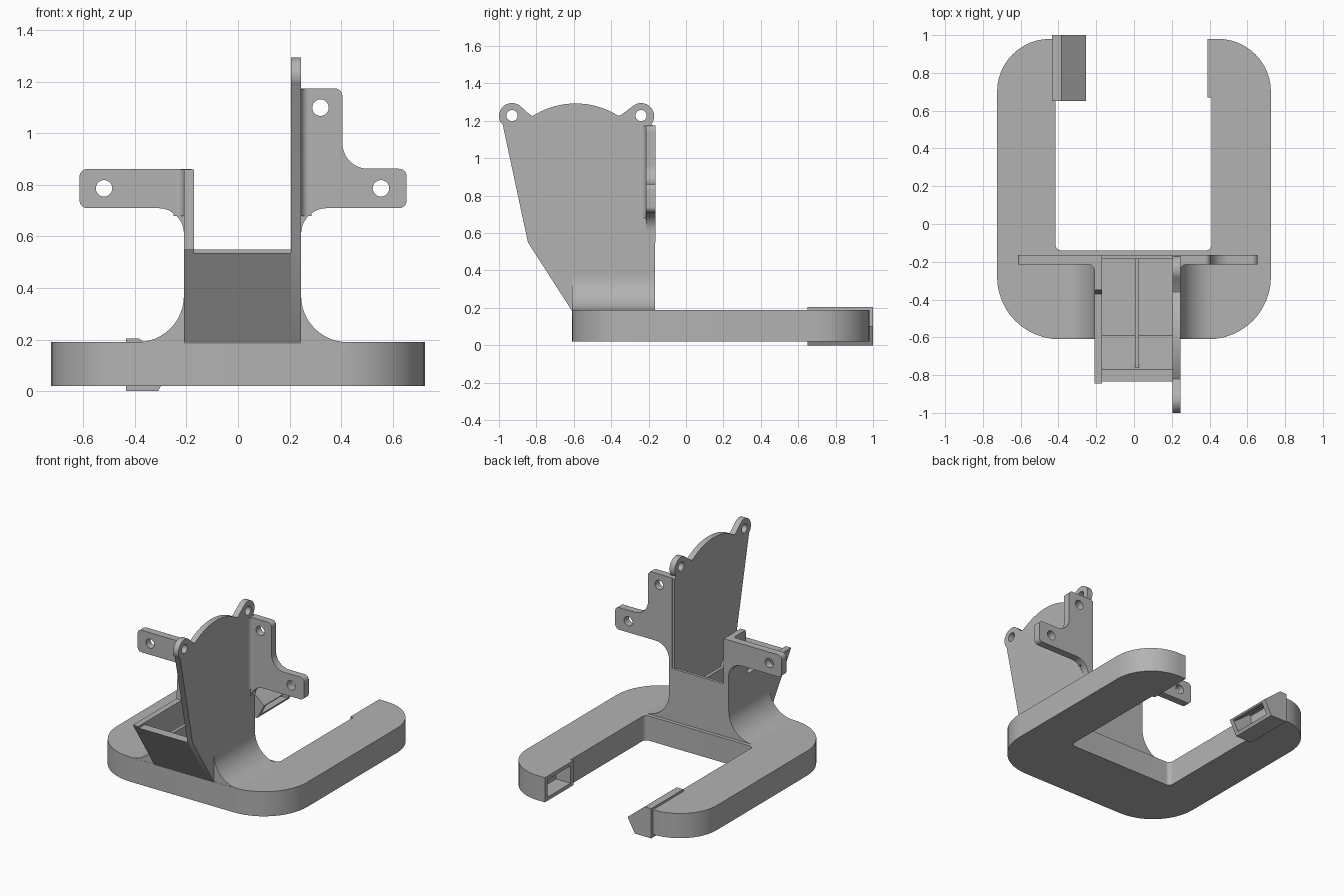
import bpy, bmesh
from math import sin, cos, pi, radians
from mathutils import Vector

cube = bpy.data.objects.get("Cube")
if cube:
    bpy.data.objects.remove(cube, do_unlink=True)

grey = bpy.data.materials.new("plain_grey")
grey.use_nodes = True
COLOUR = (0.45, 0.45, 0.45, 1)
grey.diffuse_color = COLOUR
grey.node_tree.nodes["Principled BSDF"].inputs["Base Color"].default_value = COLOUR


def rounded(points, steps=12):
    """Outline whose corners given as (u, v, radius) become arcs."""
    out = []
    n = len(points)
    for i, p in enumerate(points):
        c = Vector(p[:2])
        if len(p) < 3:
            out.append(c)
            continue
        a = (Vector(points[i - 1][:2]) - c).normalized()
        b = (Vector(points[(i + 1) % n][:2]) - c).normalized()
        half = a.angle(b) / 2
        centre = c + (a + b).normalized() * p[2] / sin(half)
        reach = p[2] * cos(half) / sin(half)
        start, end = c + a * reach - centre, c + b * reach - centre
        sweep = start.angle(end)
        for k in range(steps + 1):
            t = k / steps
            out.append(centre + (start * sin((1 - t) * sweep) + end * sin(t * sweep)) / sin(sweep))
    return out


def arc(u, v, r, a0, a1, steps=16):
    angles = [radians(a0 + (a1 - a0) * k / steps) for k in range(steps + 1)]
    return [(u + r * cos(a), v + r * sin(a)) for a in angles]


def prism(name, outline, axis, lo, hi):
    """Extrude a flat outline along one axis."""
    place = {"X": lambda u, v, w: (w, u, v),
             "Y": lambda u, v, w: (u, w, v),
             "Z": lambda u, v, w: (u, v, w)}[axis]
    bm = bmesh.new()
    rings = [[bm.verts.new(place(p[0], p[1], w)) for p in outline] for w in (lo, hi)]
    n = len(outline)
    bm.faces.new(rings[0])
    bm.faces.new(rings[1])
    for i in range(n):
        j = (i + 1) % n
        bm.faces.new((rings[0][i], rings[0][j], rings[1][j], rings[1][i]))
    bmesh.ops.recalc_face_normals(bm, faces=bm.faces)
    mesh = bpy.data.meshes.new(name)
    bm.to_mesh(mesh)
    bm.free()
    mesh.materials.append(grey)
    obj = bpy.data.objects.new(name, mesh)
    bpy.context.collection.objects.link(obj)
    return obj


def select(obj):
    bpy.ops.object.select_all(action="DESELECT")
    obj.select_set(True)
    bpy.context.view_layer.objects.active = obj


def cut(obj, cutter):
    select(obj)
    mod = obj.modifiers.new("cut", "BOOLEAN")
    mod.operation = "DIFFERENCE"
    mod.solver = "EXACT"
    mod.object = cutter
    bpy.ops.object.modifier_apply(modifier=mod.name)
    bpy.data.objects.remove(cutter, do_unlink=True)


def drill(obj, axis, u, v, r):
    cut(obj, prism("drill", arc(u, v, r, 0, 345, 23), axis, -2, 2))


def rect(u0, v0, u1, v1):
    return [(u0, v0), (u1, v0), (u1, v1), (u0, v1)]


# C-shaped base with a socket in the end of one arm
base = prism("base", rounded([
    (-0.725, -0.61, 0.33), (0.725, -0.61, 0.33), (0.725, 0.98, 0.28),
    (0.39, 0.98), (0.39, 0.67), (0.41, 0.67), (0.41, -0.14, 0.03),
    (-0.415, -0.14, 0.03), (-0.415, 0.66), (-0.43, 0.66),
    (-0.43, 0.98), (-0.725, 0.98, 0.28)]), "Z", 0.02, 0.19)
cut(base, prism("pocket", rect(0.70, 0.045, 0.95, 0.165), "X", 0.3, 0.5))

# Hollow wedge clip on the other arm
clip = prism("clip", [(-0.435, 0), (-0.31, 0), (-0.255, 0.10),
                      (-0.385, 0.205), (-0.435, 0.205)], "Y", 0.65, 1.0)
cut(clip, prism("hollow", [(-0.41, 0.02), (-0.31, 0.02), (-0.2, 0.02), (-0.2, 0.09),
                           (-0.28, 0.09), (-0.39, 0.175), (-0.41, 0.175)], "Y", 0.68, 0.965))

# Open tray: sloped front wall, floor and back wall in one section
prism("tray", [(-0.61, 0.185), (-0.835, 0.535), (-0.77, 0.535), (-0.59, 0.25),
               (-0.185, 0.25), (-0.185, 0.55), (-0.165, 0.55), (-0.165, 0.185)],
      "X", -0.18, 0.215)
prism("tray_divider", [(-0.60, 0.24), (-0.78, 0.52), (-0.18, 0.52), (-0.18, 0.24)],
      "X", 0.005, 0.027)

# Tall side plate with two eared holes and a domed top
tall = [(-0.165, 0.185), (-0.61, 0.185), (-0.845, 0.55), (-0.98, 1.18)]
tall += arc(-0.93, 1.225, 0.07, 205, 48)
tall += [(-0.835, 1.233), (-0.82, 1.226)]
tall += arc(-0.59, 0.866, 0.427, 120, 60)
tall += [(-0.36, 1.226), (-0.345, 1.233)]
tall += arc(-0.24, 1.225, 0.07, 132, -40)
tall += [(-0.165, 1.17)]
tall_plate = prism("tall_side_plate", tall, "X", 0.205, 0.245)
for y in (-0.93, -0.24):
    drill(tall_plate, "X", y, 1.228, 0.03)

# Short side plate
prism("short_side_plate", [(-0.165, 0.185), (-0.61, 0.185), (-0.845, 0.55),
                           (-0.37, 0.55), (-0.35, 0.86), (-0.165, 0.86)],
      "X", -0.21, -0.17)

# Mounting tabs
left_tab = prism("stepped_tab", rounded([
    (0.22, 0.55), (0.245, 0.55), (0.245, 0.71, 0.1), (0.655, 0.71, 0.03),
    (0.655, 0.863, 0.03), (0.405, 0.863, 0.1), (0.405, 1.175, 0.03), (0.22, 1.175)]),
    "Y", -0.215, -0.164)
drill(left_tab, "Y", 0.32, 1.10, 0.032)
drill(left_tab, "Y", 0.555, 0.787, 0.032)
right_tab = prism("straight_tab", rounded([
    (-0.18, 0.55), (-0.21, 0.55), (-0.21, 0.71, 0.1), (-0.615, 0.71, 0.03),
    (-0.615, 0.862, 0.03), (-0.18, 0.862)]), "Y", -0.215, -0.164)
drill(right_tab, "Y", -0.52, 0.787, 0.032)

# Fillets beside the plates: tab roots and flared feet
for side, edge, top in ((1, 0.245, 1.173), (-1, 0.21, 0.86)):
    root = [(-0.01, 0.02), (-0.01, -0.04), (0, -0.04), (0, 0, 0.03), (0.04, 0), (0.04, 0.02)]
    prism("tab_fillet", rounded([(side * (edge + p[0]), p[1] - 0.215, *p[2:]) for p in root]),
          "Z", 0.68, top)
    foot = [(-0.01, 0.15), (0.182, 0.15), (0.182, 0.19), (0, 0.19, 0.18), (0, 0.38), (-0.01, 0.38)]
    prism("flared_foot", rounded([(side * (edge + p[0]), *p[1:]) for p in foot]),
          "Y", -0.609, -0.1655)

for obj in bpy.context.collection.objects:
    if obj.type == "MESH" and grey.name in obj.data.materials:
        select(obj)
        bpy.ops.object.shade_smooth_by_angle(angle=radians(30))
